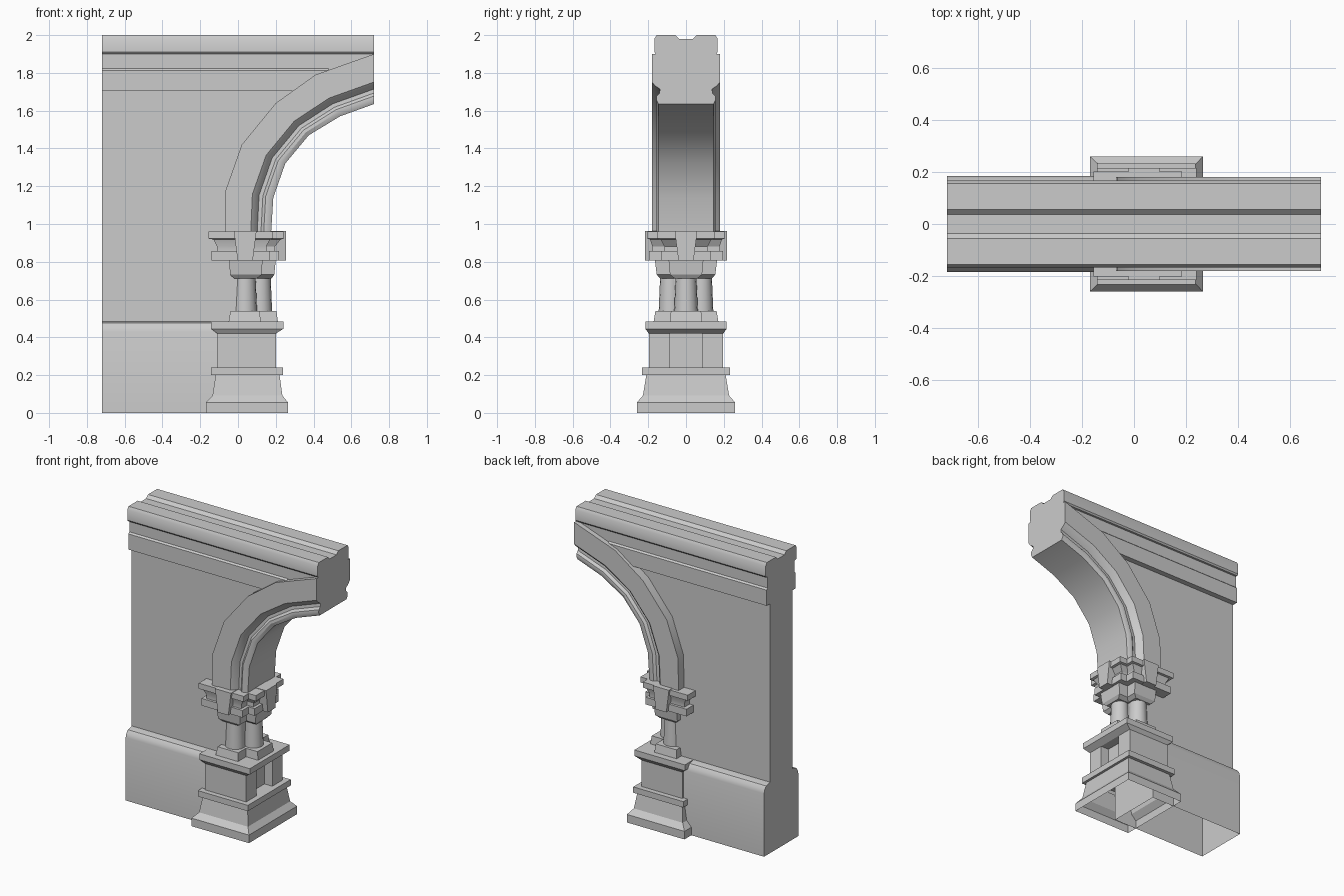
import bpy, bmesh, math
from mathutils import Vector

if "Cube" in bpy.data.objects:
    bpy.data.objects.remove(bpy.data.objects["Cube"])


def loft(name, rings, start=True, end=True, angle=35):
    """Skin a list of equal-length closed rings of 3D points."""
    bm = bmesh.new()
    rows = [[bm.verts.new(p) for p in ring] for ring in rings]
    n = len(rows[0])
    for a, b in zip(rows, rows[1:]):
        for i in range(n):
            j = (i + 1) % n
            bm.faces.new((a[i], a[j], b[j], b[i]))
    if start:
        bm.faces.new(rows[0][::-1])
    if end:
        bm.faces.new(rows[-1])
    bmesh.ops.remove_doubles(bm, verts=bm.verts, dist=1e-5)
    bmesh.ops.recalc_face_normals(bm, faces=bm.faces)
    mesh = bpy.data.meshes.new(name)
    bm.to_mesh(mesh)
    bm.free()
    mesh.shade_smooth()
    mesh.set_sharp_from_angle(angle=math.radians(angle))
    ob = bpy.data.objects.new(name, mesh)
    bpy.context.collection.objects.link(ob)
    return ob


def mirrored(half):
    """Full symmetric outline from half-profile (y, z) points."""
    return half + [(-y, z) for y, z in reversed(half)]


def run(name, half, x0, x1):
    """Extrude a mirrored y/z profile along x."""
    ring = mirrored(half)
    return loft(name, [[(x, y, z) for y, z in ring] for x in (x0, x1)])


def t_plan(x0, xa, x1, y, ya, z):
    """T-shaped plan: wide bar x0..xa to +-y, arm out to x1 within +-ya."""
    return [(px, py, z) for px, py in ((x0, -y), (xa, -y), (xa, -ya), (x1, -ya),
                                       (x1, ya), (xa, ya), (xa, y), (x0, y))]


def notch_plan(x0, x1, y, z, d=0.0):
    """Rectangle with a recess of depth d in the +x face."""
    return [(px, py, z) for px, py in ((x0, -y), (x1, -y), (x1, -.085), (x1 - d, -.085),
                                       (x1 - d, .085), (x1, .085), (x1, y), (x0, y))]


# Arch curves, in x/z
outer = [(-.07, .95), (-.065, 1.18), (.02, 1.42), (.20, 1.64), (.41, 1.79), (.72, 1.90)]
inner = [(.175, .95), (.187, 1.14), (.25, 1.32), (.375, 1.47), (.54, 1.57), (.72, 1.635)]

# Moulded arch band: (fraction from outer to inner edge, half thickness)
section = mirrored([(.18, 0), (.18, .56), (.165, .63), (.138, .70), (.140, .78),
                    (.155, .84), (.157, .91), (.145, 1)])
rings = []
for o, i in zip(outer, inner):
    o, i = Vector(o), Vector(i)
    ring = []
    for y, t in section:
        p = o.lerp(i, t)
        ring.append((p.x, y, p.y))
    rings.append(ring)
loft("arch_band", rings)

# Wall panel filling the space behind the arch band
edge = [tuple(Vector(o).lerp(Vector(i), .4)) for o, i in zip(outer, inner)]
outline = [(-.72, .47), (.02, .47)] + edge + [(.72, 1.95), (-.72, 1.95)]
loft("wall_panel", [[(x, y, z) for x, z in outline] for y in (-.12, .12)])

# Cornice and fascia bands along the top
run("cornice", [(.036, 1.98), (.056, 2), (.155, 2), (.168, 1.98), (.168, 1.91), (.16, 1.9)],
    -.72, .72)
run("upper_fascia", [(.146, 1.91), (.146, 1.815)], -.72, .72)
run("lower_fascia", [(.146, 1.822), (.157, 1.812), (.157, 1.705)], -.72, .48)

# Wall base, open underneath
base = [(.185, 0), (.185, .43), (.178, .455), (.162, .475), (.12, .485)]
base_ob = run("wall_base", base, -.72, 0)
bm = bmesh.new()
bm.from_mesh(base_ob.data)
bm.normal_update()
bmesh.ops.delete(bm, geom=[f for f in bm.faces if f.normal.z < -.9], context='FACES')
bm.to_mesh(base_ob.data)
bm.free()

# Pedestal with recessed die on the arch side
loft("pedestal", [notch_plan(*r) for r in (
    (-.17, .265, .26, 0), (-.17, .265, .26, .055), (-.135, .235, .228, .092),
    (-.118, .22, .21, .2), (-.142, .237, .232, .2), (-.142, .237, .232, .24),
    (-.11, .2, .197, .24), (-.11, .2, .197, .24, .06), (-.11, .2, .197, .42, .06),
    (-.11, .2, .197, .42), (-.142, .24, .215, .445), (-.142, .24, .215, .485))],
    start=False, angle=20)

# Shared foot of the column cluster
loft("column_foot", [t_plan(*r) for r in (
    (-.05, .12, .212, .172, .085, .48), (-.04, .115, .203, .162, .08, .54))], angle=20)

# Three clustered shafts around a core
for label, cx, cy in (("front", .038, -.082), ("back", .038, .082), ("side", .118, 0)):
    loft("shaft_" + label, [
        [(cx + r * math.cos(a * math.tau / 16), cy + r * math.sin(a * math.tau / 16), z)
         for a in range(16)] for r, z in ((.063, .53), (.055, .72))])
loft("shaft_core", [[(-.015, -.08, z), (.09, -.08, z), (.09, .08, z), (-.015, .08, z)]
                    for z in (.53, .73)], angle=20)

# Capital: neck block, then stepped abacus
loft("capital_neck", [t_plan(*r) for r in (
    (-.02, .1, .178, .138, .06, .712), (-.043, .125, .192, .155, .085, .732),
    (-.045, .13, .2, .165, .092, .81))], angle=20)
loft("capital_abacus", [t_plan(*r) for r in (
    (-.14, .17, .217, .195, .13, .808), (-.14, .17, .217, .195, .13, .857),
    (-.112, .15, .197, .178, .115, .857), (-.112, .15, .197, .178, .115, .882),
    (-.13, .17, .225, .19, .135, .918), (-.155, .185, .24, .203, .15, .922),
    (-.155, .185, .24, .203, .15, .96))], angle=20)

# Tapered blocks on the three free faces of the capital
taper = [(-.04, .807), (.04, .807), (.06, .963), (-.06, .963)]
for label, s in (("front", -1), ("back", 1)):
    loft("capital_block_" + label, [[(.038 + u, s * d, z) for u, z in taper]
                                    for d in (.14, .216)], angle=20)
loft("capital_block_side", [[(d, u, z) for u, z in taper] for d in (.14, .254)], angle=20)
